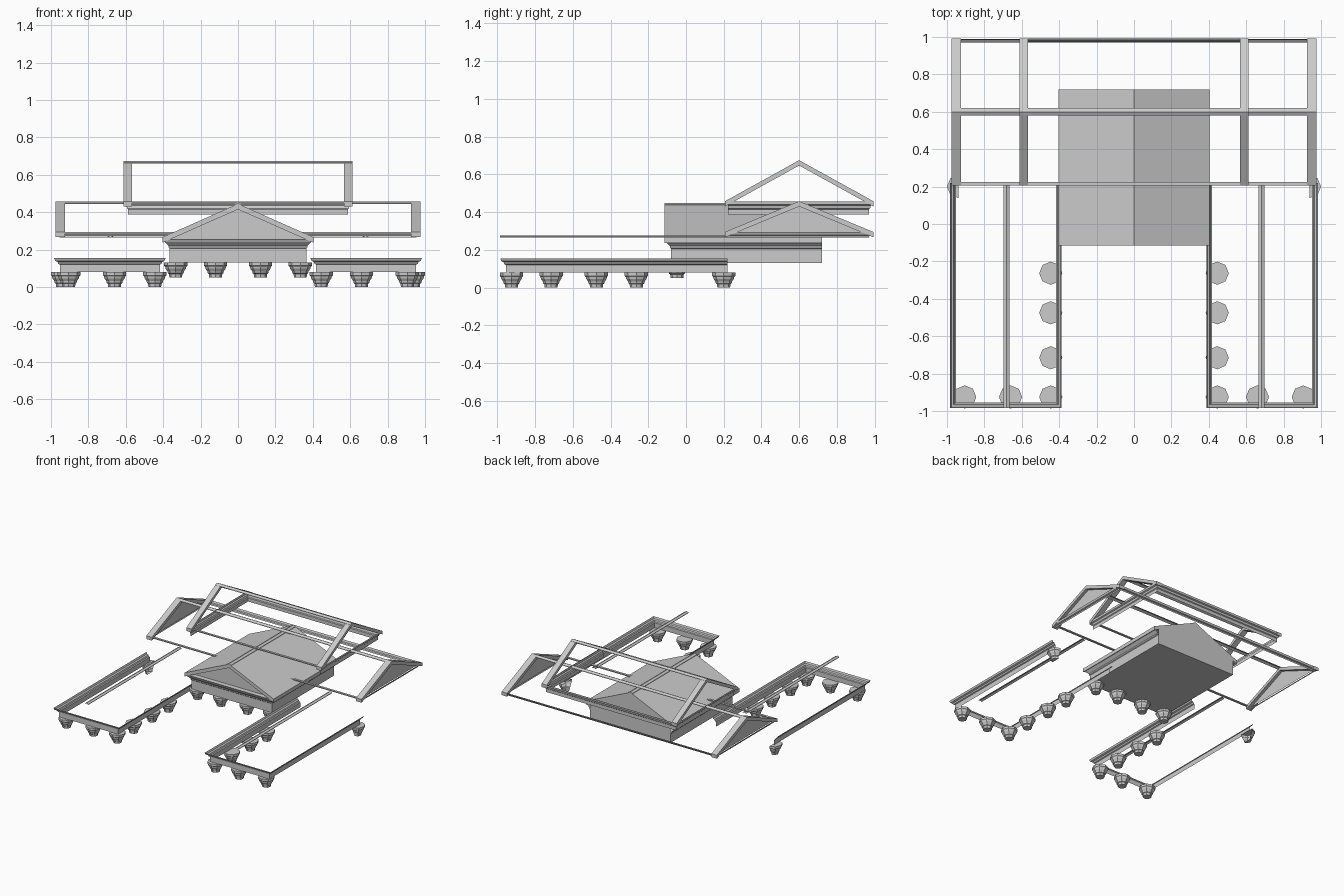
import bpy, bmesh, math
from mathutils import Vector

if "Cube" in bpy.data.objects:
    bpy.data.objects.remove(bpy.data.objects["Cube"])


def finish(name, verts, faces, mirror=False):
    me = bpy.data.meshes.new(name)
    me.from_pydata(verts, [], faces)
    bm = bmesh.new()
    bm.from_mesh(me)
    bmesh.ops.recalc_face_normals(bm, faces=bm.faces)
    bm.to_mesh(me)
    bm.free()
    ob = bpy.data.objects.new(name, me)
    bpy.context.collection.objects.link(ob)
    if mirror:
        ob.modifiers.new("mirror", 'MIRROR').use_mirror_merge = False
    return ob


def sweep(name, path, profile, mirror=False):
    """Mitred moulding: profile (outward offset, z) along a counter-clockwise path."""
    pts = [Vector(p) for p in path]
    norms = []
    for a, b in zip(pts, pts[1:]):
        d = (b - a).normalized()
        norms.append(Vector((d.y, -d.x)))
    verts = []
    for i, p in enumerate(pts):
        n0, n1 = norms[max(i - 1, 0)], norms[min(i, len(norms) - 1)]
        m = (n0 + n1) / (1 + n0.dot(n1))
        verts += [(*(p + m * o), z) for o, z in profile]
    k = len(profile)
    faces = [(i * k + j, (i + 1) * k + j, (i + 1) * k + j + 1, i * k + j + 1)
             for i in range(len(pts) - 1) for j in range(k - 1)]
    return finish(name, verts, faces, mirror)


def extrude(name, outline, axis, lo, hi, mirror=False):
    """Solid from a 2D outline (horizontal, z) pushed along x or y."""
    n = len(outline)
    verts = [((t, u, z) if axis == 'x' else (u, t, z)) for t in (lo, hi) for u, z in outline]
    faces = [tuple(range(n)), tuple(range(n, 2 * n))]
    faces += [(i, (i + 1) % n, n + (i + 1) % n, n + i) for i in range(n)]
    return finish(name, verts, faces, mirror)


def chevron(c, half, eave, ridge, t):
    """Gable-shaped band of vertical thickness t."""
    return [(c - half, eave), (c, ridge), (c + half, eave),
            (c + half, eave - t), (c, ridge - t), (c - half, eave - t)]


CAP = [(0.034, 0), (0.036, 0.018), (0.042, 0.022), (0.044, 0.032), (0.054, 0.046),
       (0.056, 0.056), (0.062, 0.062), (0.062, 0.08)]


def capital(name, x, y, z=0, half=False):
    """Eight-sided column capital, mirrored across x."""
    verts = [(x + r * math.cos(i * math.pi / 4), y + r * math.sin(i * math.pi / 4), z + h)
             for r, h in CAP for i in range(8)]
    faces = [(j * 8 + i, j * 8 + (i + 1) % 8, j * 8 + 8 + (i + 1) % 8, j * 8 + 8 + i)
             for j in range(len(CAP) - 1) for i in range(8)]
    faces += [tuple(range(8)), tuple(range(len(CAP) * 8 - 8, len(CAP) * 8))]
    ob = finish(name, verts, faces, True)
    if half:
        bm = bmesh.new()
        bm.from_mesh(ob.data)
        bmesh.ops.bisect_plane(bm, geom=bm.verts[:] + bm.edges[:] + bm.faces[:],
                               plane_co=(x, 0, 0), plane_no=(-1, 0, 0), clear_outer=True)
        bm.to_mesh(ob.data)
        bm.free()


# Wings: three-sided entablature, ridge cap and capitals
sweep("wing_entablature", [(0.417, 0.21), (0.417, -0.955), (0.953, -0.955), (0.953, 0.22)],
      [(0, 0.08), (0, 0.12), (0.008, 0.124), (0.012, 0.135), (0.024, 0.14), (0.03, 0.155)], True)
extrude("wing_ridge_cap", chevron(0.682, 0.016, 0.27, 0.277, 0.004), 'y', -0.985, 0.22, True)
for y in (-0.925, -0.715, -0.475, -0.263):
    capital("wing_inner_capital", 0.445, y)
for x in (0.66, 0.905):
    capital("wing_front_capital", x, -0.925)
capital("wing_half_capital", 0.938, 0.2, 0, True)

# Portico: entablature, ceiling, ends, roof
PW, PF, PB = 0.365, -0.08, 0.72
sweep("portico_entablature", [(-PW, PB), (-PW, PF), (PW, PF), (PW, PB)],
      [(0, 0.13), (0, 0.205), (0.005, 0.21), (0.006, 0.22), (0.026, 0.24), (0.033, 0.255), (0, 0.258)])
finish("portico_ceiling", [(-PW, PF, 0.13), (PW, PF, 0.13), (PW, PB, 0.13), (-PW, PB, 0.13)],
       [(0, 1, 2, 3)])
finish("portico_pediment_wall", [(-0.385, -0.075, 0.255), (0.385, -0.075, 0.255), (0, -0.075, 0.425)],
       [(0, 1, 2)])
finish("portico_back_wall", [(-PW, PB, 0.13), (PW, PB, 0.13), (PW, PB, 0.26), (0, PB, 0.42),
                             (-PW, PB, 0.26)], [(0, 1, 2, 3, 4)])
extrude("portico_roof", chevron(0, 0.403, 0.267, 0.445, 0.03), 'y', -0.115, PB)
extrude("portico_ridge_cap", chevron(0, 0.018, 0.441, 0.449, 0.006), 'y', -0.115, PB)
for x in (0.12, 0.333):
    capital("portico_capital", x, -0.048, 0.052)

# Main block: two stacked open gable frames (half length, eave z, ridge z, rake width)
for name, hx, eave, ridge, w in (("lower", 0.975, 0.295, 0.458, 0.05),
                                 ("upper", 0.612, 0.458, 0.675, 0.046)):
    extrude(name + "_rake", chevron(0.6, 0.393, eave, ridge, 0.028), 'x', hx - w, hx, True)
    extrude(name + "_ridge_cap", chevron(0.6, 0.02, ridge - 0.01, ridge, 0.004), 'x', -hx, hx)
    extrude(name + "_front_eave", [(0.207, eave - 0.008), (0.225, eave - 0.008),
                                   (0.225, eave), (0.207, eave)], 'x', -hx, hx)

# Cornices on the sides and back of the main block
sweep("upper_entablature", [(0.587, 0.222), (0.587, 0.97), (-0.587, 0.97), (-0.587, 0.222)],
      [(0, 0.387), (0, 0.415), (0.006, 0.42), (0.01, 0.435), (0.02, 0.44), (0.022, 0.457)])
sweep("lower_cornice", [(0.955, 0.215), (0.955, 0.97), (-0.955, 0.97), (-0.955, 0.215)],
      [(0, 0.266), (0.004, 0.276), (0.014, 0.28), (0.02, 0.295)])
finish("lower_gable_wall", [(0.95, 0.23, 0.28), (0.95, 0.97, 0.28), (0.95, 0.6, 0.44)],
       [(0, 1, 2)], True)
